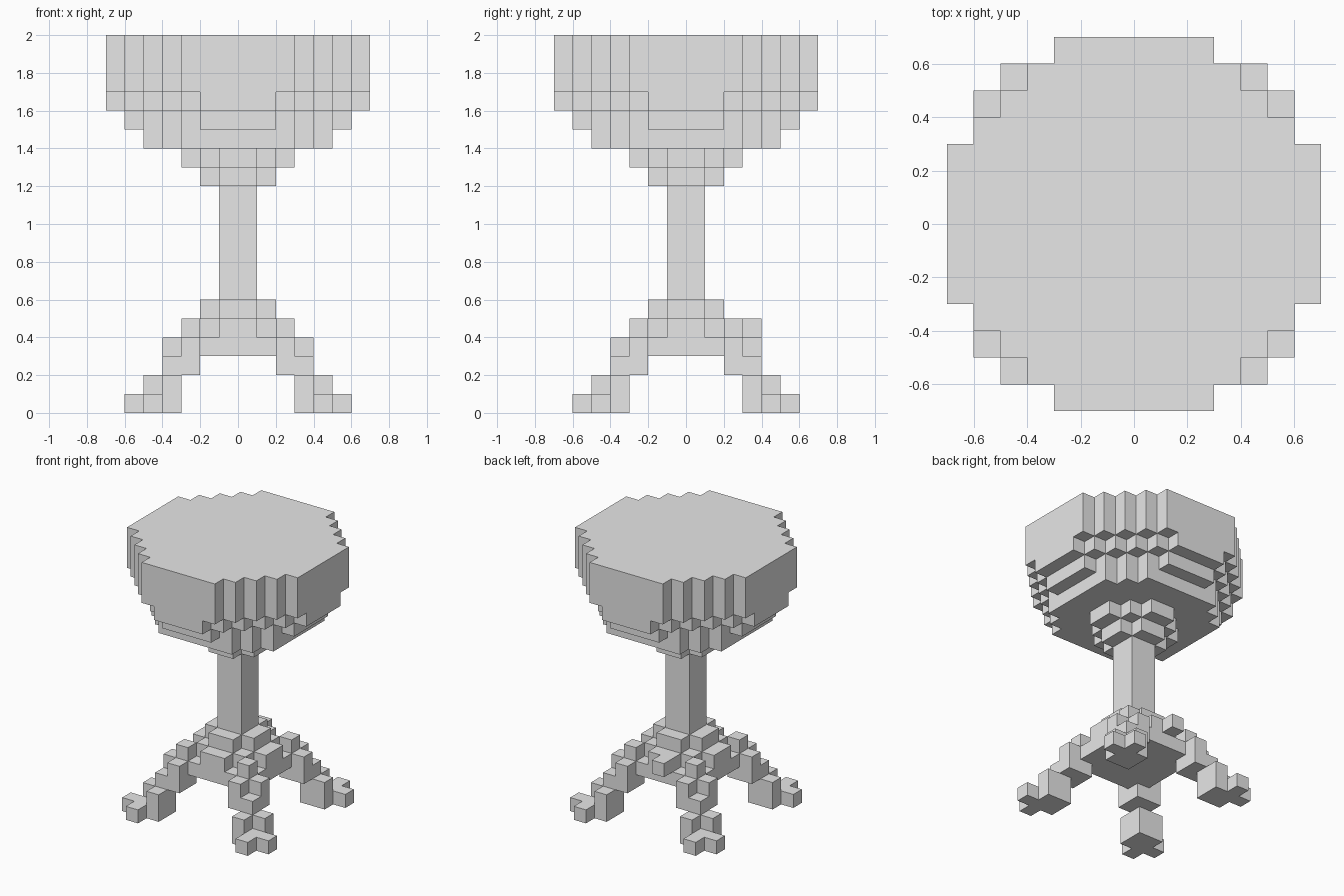
import bpy
import bmesh
import math
from mathutils import Vector

CELL = 0.1

cube = bpy.data.objects.get("Cube")
if cube:
    bpy.data.objects.remove(cube, do_unlink=True)

grey = bpy.data.materials.new("plain grey")
grey.use_nodes = True
grey.diffuse_color = (0.8, 0.8, 0.8, 1)
grey.node_tree.nodes["Principled BSDF"].inputs["Base Color"].default_value = (0.8, 0.8, 0.8, 1)


def octagon(levels, reach, diagonal):
    """Cells of a stepped octagon, symmetric about both axes."""
    cells = set()
    for x in range(-reach, reach):
        for y in range(-reach, reach):
            i, j = (max(c, -c - 1) for c in (x, y))
            if i + j <= diagonal:
                cells |= {(x, y, z) for z in levels}
    return cells


def build(name, cells):
    """Skin a set of cells with their outer faces and merge the flat areas."""
    bm = bmesh.new()
    for cell in cells:
        for axis in range(3):
            for side in (0, 1):
                step = [0, 0, 0]
                step[axis] = 2 * side - 1
                if tuple(c + s for c, s in zip(cell, step)) in cells:
                    continue
                u, v = (axis + 1) % 3, (axis + 2) % 3
                corners = []
                for a, b in ((0, 0), (1, 0), (1, 1), (0, 1)):
                    p = Vector(cell)
                    p[axis] += side
                    p[u] += a
                    p[v] += b
                    corners.append(bm.verts.new(p * CELL))
                bm.faces.new(corners if side else corners[::-1])
    bmesh.ops.remove_doubles(bm, verts=bm.verts, dist=CELL / 100)
    bmesh.ops.dissolve_limit(bm, angle_limit=math.radians(1), verts=bm.verts, edges=bm.edges)
    mesh = bpy.data.meshes.new(name)
    bm.to_mesh(mesh)
    bm.free()
    mesh.materials.append(grey)
    obj = bpy.data.objects.new(name, mesh)
    bpy.context.collection.objects.link(obj)
    return obj


# Seat: thick stepped disc tapering to a small collar
seat = (octagon(range(17, 20), 7, 8) | octagon([16], 7, 7) | octagon([15], 6, 6)
        | octagon([14], 5, 6) | octagon([13], 3, 2) | octagon([12], 2, 1))
build("seat", seat)

# Post
build("post", octagon(range(6, 12), 1, 0))

# Hub: flared block under the post, with one odd stub at the back
hub = octagon([5], 2, 1) | octagon([4], 3, 2) | octagon([3], 3, 3)
hub.add((-1, 3, 4))
build("hub", hub)


# Legs: stepped diagonals, each ending in a two-toed foot
def corner(i, z, full):
    cells = {(i, i, z), (i + 1, i, z), (i, i + 1, z)}
    return cells | {(i + 1, i + 1, z)} if full else cells


leg = ({(2, 2, 4)} | corner(2, 3, False) | corner(2, 2, True)
       | corner(3, 1, False) | corner(3, 0, True) | {(5, 4, 0), (4, 5, 0)})
for depth, flip_y in (("front", True), ("back", False)):
    for side, flip_x in (("left", False), ("right", True)):
        build(f"{depth}_{side}_leg",
              {(-x - 1 if flip_x else x, -y - 1 if flip_y else y, z) for x, y, z in leg})
